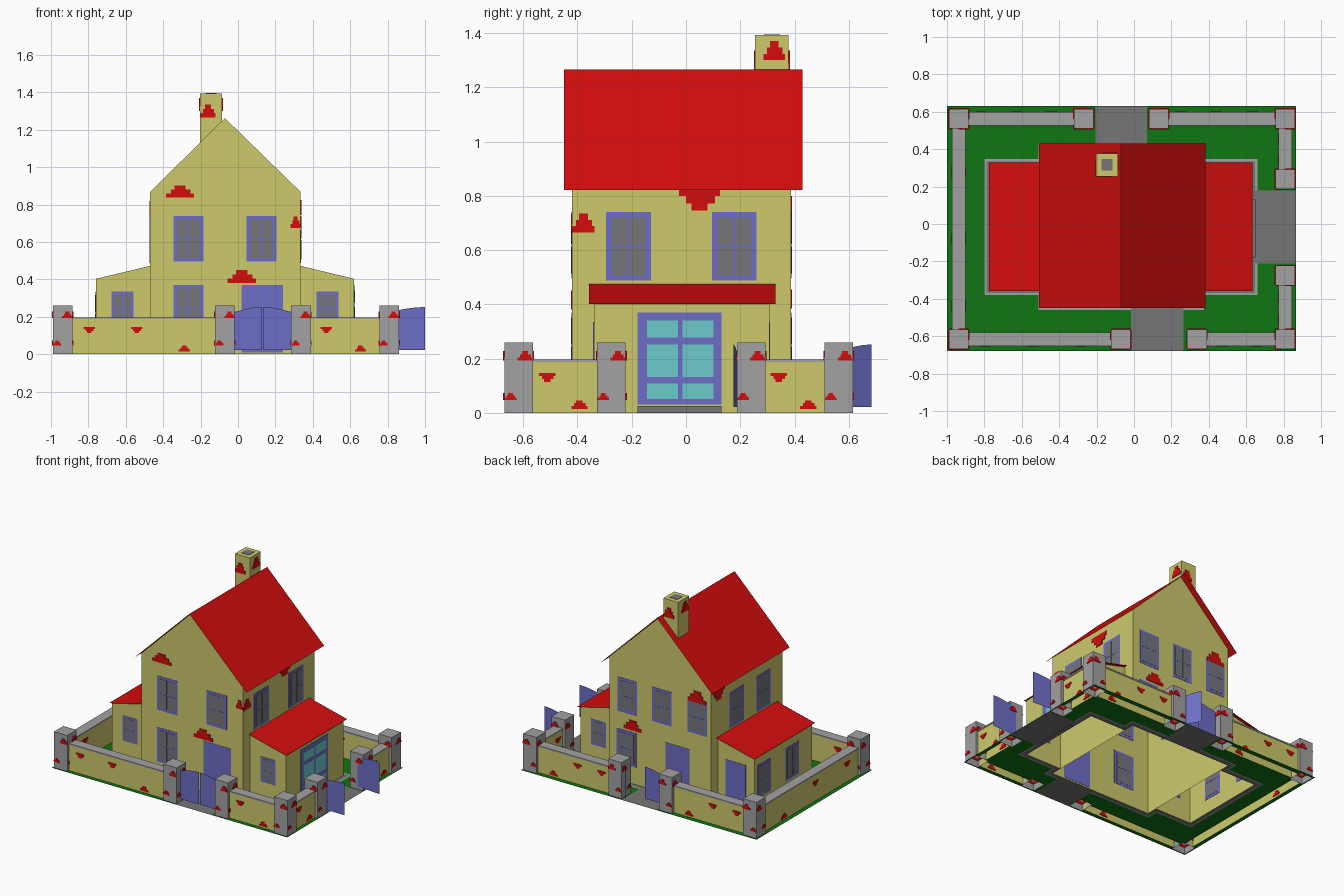
import bpy, bmesh, math

if "Cube" in bpy.data.objects:
    bpy.data.objects.remove(bpy.data.objects["Cube"])

def mat(name, r, g, b):
    m = bpy.data.materials.new(name)
    m.diffuse_color = (r, g, b, 1)
    m.use_nodes = True
    m.node_tree.nodes["Principled BSDF"].inputs["Base Color"].default_value = m.diffuse_color
    return m

YELLOW = mat("yellow_render", .61, .59, .15)
RED = mat("red_tile", .66, .004, .004)
BLUE = mat("blue_paint", .155, .155, .58)
STONE = mat("light_stone", .36, .36, .36)
GREY = mat("dark_grey", .18, .18, .18)
GREEN = mat("grass_green", .005, .18, .006)
CYAN = mat("cyan_glass", .15, .6, .6)

parts = {}

def part(name, material):
    """Mesh under construction for a named part."""
    if name not in parts:
        parts[name] = (bmesh.new(), material)
    return parts[name][0]

def face(bm, pts):
    bm.faces.new([bm.verts.new(p) for p in pts])

def box(bm, x0, x1, y0, y1, z0, z1, bottom=True):
    v = [bm.verts.new((x, y, z)) for z in (z0, z1) for x, y in ((x0, y0), (x1, y0), (x1, y1), (x0, y1))]
    for i in range(4):
        j = (i + 1) % 4
        bm.faces.new((v[i], v[j], v[j + 4], v[i + 4]))
    bm.faces.new(v[4:])
    if bottom:
        bm.faces.new(v[3::-1])

def plate(bm, axis, pos, u0, u1, z0, z1, half):
    """Thin plate straddling a wall that is normal to axis."""
    if axis == 'y':
        box(bm, u0, u1, pos - half, pos + half, z0, z1)
    else:
        box(bm, pos - half, pos + half, u0, u1, z0, z1)

def window(axis, pos, u, z0, z1, w, name="window"):
    plate(part(name + "_frames", BLUE), axis, pos, u - w / 2, u + w / 2, z0, z1, .002)
    b, g, zm = w * .12, .004, (z0 + z1) / 2
    panes = part(name + "_panes", GREY)
    for ua, ub in ((u - w / 2 + b, u - g), (u + g, u + w / 2 - b)):
        for za, zb in ((z0 + b, zm - g), (zm + g, z1 - b)):
            plate(panes, axis, pos, ua, ub, za, zb, .0035)

def bricks(name, axis, pos, u, z, w, h, flip=False):
    """Patch of bare brick: three stacked rows of different widths."""
    bm = part(name, RED)
    rows = [(-.5, .5), (-.33, .38), (-.2, .2)]
    for i, (a, b) in enumerate(rows):
        k = 2 - i if flip else i
        z0 = z - h / 2 + k * h / 3
        plate(bm, axis, pos, u + a * w, u + b * w, z0, z0 + h / 3, .0045)

# --- house footprint -------------------------------------------------------
HX0, HX1, HY0, HY1 = -.47, .335, -.42, .387
EX0, EX1, EY0, EY1 = -.76, .62, -.34, .307
RX, RZ = -.07, 1.262

# main walls with gables, open below and under the roof
bm = part("main_walls", YELLOW)
gable = [(HX0, 0), (HX1, 0), (HX1, .867), (RX, RZ), (HX0, .867)]
for y in (HY0, HY1):
    pts = [(x, y, z) for x, z in gable]
    face(bm, pts if y < 0 else pts[::-1])
face(bm, [(HX1, HY0, 0), (HX1, HY1, 0), (HX1, HY1, .867), (HX1, HY0, .867)])
face(bm, [(HX0, HY1, 0), (HX0, HY0, 0), (HX0, HY0, .867), (HX0, HY1, .867)])

# side wings with lean-to roofs
for name, xi, xo, s in (("right", HX1, EX1, 1), ("left", HX0, EX0, -1)):
    bm = part(name + "_wing_walls", YELLOW)
    for y in (EY0, EY1):
        pts = [(xi, y, 0), (xo, y, 0), (xo, y, .403), (xi, y, .472)]
        face(bm, pts if (y < 0) == (s > 0) else pts[::-1])
    pts = [(xo, EY0, 0), (xo, EY1, 0), (xo, EY1, .403), (xo, EY0, .403)]
    face(bm, pts if s > 0 else pts[::-1])
    r = [(xi, -.357, .475), (xo + s * .014, -.357, .402), (xo + s * .014, .33, .402), (xi, .33, .475)]
    face(part(name + "_wing_roof", RED), r if s > 0 else r[::-1])

# main roof: thin sheet folded at the ridge
bm = part("main_roof", RED)
face(bm, [(RX, -.45, 1.266), (.382, -.45, .822), (.382, .43, .822), (RX, .43, 1.266)])
face(bm, [(RX, .43, 1.266), (-.507, .43, .836), (-.507, -.45, .836), (RX, -.45, 1.266)])

# chimney with flue
box(part("chimney", YELLOW), -.203, -.085, .255, .378, 1.05, 1.393)
box(part("chimney_flue", GREY), -.174, -.114, .287, .347, 1.385, 1.3955)
for ax, pos, u in (('y', .255, -.16), ('x', -.085, .325), ('y', .378, -.13), ('x', -.203, .3)):
    bricks("chimney_bricks", ax, pos, u, 1.335 if ax == 'x' else 1.3, .08, .07)

# --- windows ----------------------------------------------------------------
for u in (-.265, .125):                                  # front, upper
    window('y', HY0, u, .495, .74, .16)
window('y', HY0, -.265, .125, .37, .16)                  # front, lower
for u in (.195, -.08, -.36):                             # back, upper
    window('y', HY1, u, .495, .74, .155)
window('y', HY1, .2, .125, .37, .155)                    # back, lower
for u in (-.212, .178):                                  # right, upper
    window('x', HX1, u, .487, .74, .165)
for u in (.1, -.205):                                    # left, upper
    window('x', HX0, u, .487, .74, .16)
for y in (EY0, EY1):                                     # wings
    window('y', y, .478, .155, .335, .118, "wing_window")
window('y', EY0, -.617, .155, .335, .118, "wing_window")
for u in (.2, -.115):
    window('x', EX0, u, .1, .335, .15, "wing_window")

# --- doors ------------------------------------------------------------------
doors = part("plain_doors", BLUE)
plate(doors, 'y', HY0, .02, .24, .01, .37, .002)
plate(doors, 'y', HY1, -.3, -.11, .01, .37, .002)
plate(doors, 'y', EY1, -.69, -.53, .01, .33, .002)
plate(part("glazed_door", BLUE), 'x', EX1, -.178, .13, .03, .37, .003)
for ua, ub in ((-.143, -.03), (-.012, .102)):
    for za, zb in ((.05, .108), (.132, .252), (.277, .341)):
        plate(part("glazed_door_panes", CYAN), 'x', EX1, ua, ub, za, zb, .0045)
box(part("doorstep", GREY), EX1, .65, -.178, .13, 0, .025)

# --- bare brick patches on the house -----------------------------------------
for ax, pos, u, z, w, h, f in (
        ('y', HY0, -.31, .87, .15, .065, 0), ('y', HY0, .308, .705, .052, .06, 0),
        ('y', HY0, .02, .415, .15, .07, 0), ('x', HX1, .05, .785, .15, .08, 1),
        ('x', HX1, -.378, .7, .083, .07, 0), ('y', HY1, .15, .42, .14, .07, 0),
        ('y', HY1, -.36, .76, .14, .08, 0), ('x', HX0, .3, .78, .13, .08, 1)):
    bricks("house_bricks", ax, pos, u, z, w, h, f)

# --- garden wall: pillars, wall runs, coping ----------------------------------
P = .0525                                                # pillar half width
L, R, F, B = -.937, .808, -.617, .563                    # wall centre lines
pillars = [(L, F), (-.07, F), (.337, F), (R, F), (R, -.275), (R, .24),
           (R, B), (.132, B), (-.268, B), (L, B)]
runs = [(0, 1), (2, 3), (3, 4), (5, 6), (6, 7), (8, 9), (9, 0)]
holes = [(HX0, HX1, HY0, HY1), (EX0, EX1, EY0, EY1)]

for k, (x, y) in enumerate(pillars):
    box(part("pillars", STONE), x - P, x + P, y - P, y + P, 0, .26, False)
    holes.append((x - P, x + P, y - P, y + P))
    for s in (-1, 1):                                    # brick chips on each side
        for ax, c, o in (('y', y, x), ('x', x, y)):
            bricks("pillar_bricks", ax, c + s * P, o + .024, .21, .055, .035)
            bricks("pillar_bricks", ax, c + s * P, o - .03, .06, .043, .025)

W = .033                                                 # wall half width
for a, b in runs:
    (xa, ya), (xb, yb) = pillars[a], pillars[b]
    along_x = ya == yb
    lo, hi = sorted((xa, xb) if along_x else (ya, yb))
    lo, hi = lo + P, hi - P
    c = ya if along_x else xa
    rect = (lo, hi, c - W, c + W) if along_x else (c - W, c + W, lo, hi)
    holes.append(rect)
    box(part("garden_walls", YELLOW), *rect, 0, .187, False)
    e = .003
    cap = (lo, hi, c - W - e, c + W + e) if along_x else (c - W - e, c + W + e, lo, hi)
    box(part("wall_coping", STONE), *cap, .187, .197)
    n = 3 if hi - lo > .5 else 2
    for i in range(n):                                   # brick chips
        u = lo + (hi - lo) * (i + .35 if n == 3 else i + .45) / n
        z = .03 if i == n - 1 else .13
        for s in (-1, 1):
            bricks("wall_bricks", 'y' if along_x else 'x', c + s * W, u, z, .06, .032, i != n - 1)

# --- gates: flat leaves with a curved top ---------------------------------------
def leaf(name, x, y, angle, w):
    ca, sa = math.cos(math.radians(angle)), math.sin(math.radians(angle))
    prof = [(0, .022), (1, .022)]
    prof += [(t, .225 + .027 * math.sin(t * math.pi / 2)) for t in (1, .75, .5, .25, 0)]
    face(part(name, BLUE), [(x + t * w * ca, y + t * w * sa, z) for t, z in prof])

leaf("front_gate_left", -.018, F - .01, 0, .147)
leaf("front_gate_right", .284, F - .01, 180, .147)
leaf("side_gate_near", R, -.222, 0, .192)
leaf("side_gate_far", R, .188, -4, .192)
leaf("back_gate_open", .08, B, 123, .143)
leaf("back_gate_closed", -.215, B, 0, .147)

# --- ground: lawn, paths and kerbed paving sorted from one cell grid -------------
LAWN = (-1, .866, -.68, .63)
paths = [(-.017, .265, -.68, HY0), (-.205, .07, HY1, .63), (EX1, .866, -.21, .18)]
def grow(r, d):
    return (r[0] - d, r[1] + d, r[2] - d, r[3] + d)
paving = [grow(r, .028) for r in holes[:2]]
kerb = [grow(r, .04) for r in holes[:2]]
rects = [LAWN] + paths + paving + kerb + holes
xs = sorted({round(v, 4) for r in rects for v in r[:2]})
ys = sorted({round(v, 4) for r in rects for v in r[2:]})
def inside(rs, x, y):
    return any(r[0] < x < r[1] and r[2] < y < r[3] for r in rs)
for x0, x1 in zip(xs, xs[1:]):
    for y0, y1 in zip(ys, ys[1:]):
        x, y = (x0 + x1) / 2, (y0 + y1) / 2
        if inside(holes, x, y):
            continue
        if inside(paths + paving, x, y):
            bm = part("paths", GREY)
        elif inside(kerb, x, y):
            bm = part("kerb", STONE)
        else:
            bm = part("lawn", GREEN)
        face(bm, [(x0, y0, .002), (x1, y0, .002), (x1, y1, .002), (x0, y1, .002)])

# --- turn every part into an object -----------------------------------------------
for name, (bm, material) in parts.items():
    if name in ("lawn", "paths", "kerb"):
        bmesh.ops.remove_doubles(bm, verts=bm.verts, dist=1e-5)
    me = bpy.data.meshes.new(name)
    bm.to_mesh(me)
    bm.free()
    me.materials.append(material)
    bpy.context.collection.objects.link(bpy.data.objects.new(name, me))
